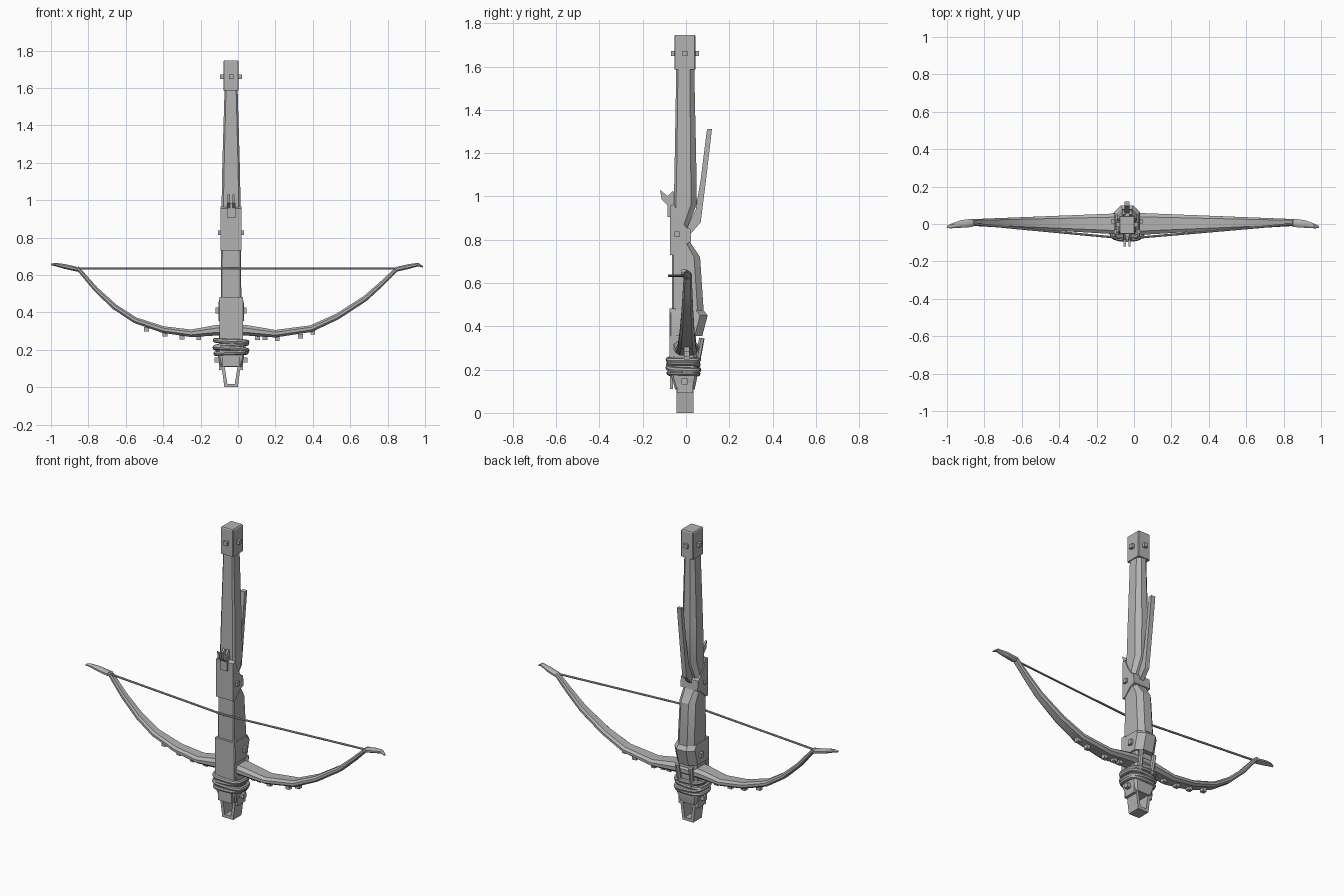
import bpy, bmesh, math
from mathutils import Vector

CX = -0.037                      # centre line of the stock
metal = bpy.data.materials.new("plain_grey")
metal.diffuse_color = (0.45, 0.45, 0.45, 1)


def finish(name, bm):
    bmesh.ops.recalc_face_normals(bm, faces=bm.faces)
    me = bpy.data.meshes.new(name)
    bm.to_mesh(me)
    bm.free()
    me.materials.append(metal)
    ob = bpy.data.objects.new(name, me)
    bpy.context.collection.objects.link(ob)
    return ob


def loft(name, rings, closed=False):
    """Skin a list of equal-length rings."""
    bm = bmesh.new()
    vs = [[bm.verts.new(p) for p in r] for r in rings]
    n = len(vs[0])
    pairs = list(zip(vs, vs[1:])) + ([(vs[-1], vs[0])] if closed else [])
    for a, b in pairs:
        for i in range(n):
            j = (i + 1) % n
            bm.faces.new((a[i], a[j], b[j], b[i]))
    if not closed:
        bm.faces.new(vs[0])
        bm.faces.new(vs[-1])
    return finish(name, bm)


def section(z, h, yf, yb, cf=0.006, cb=0.02):
    """Chamfered rectangle at height z: half width, front, back, chamfers."""
    return [(CX + x, y, z) for x, y in (
        (-h + cf, yf), (h - cf, yf), (h, yf + cf), (h, yb - cb),
        (h - cb, yb), (-h + cb, yb), (-h, yb - cb), (-h, yf + cf))]


def prism(name, pts, h, cx=CX):
    """Side profile (y, z) extruded across x."""
    return loft(name, [[(cx + s * h, y, z) for y, z in pts] for s in (-1, 1)])


def box(name, c, size):
    x, y, z = (s / 2 for s in size)
    return loft(name, [[(c[0] + a * x, c[1] + b * y, c[2] + k * z)
                        for a, b in ((-1, -1), (1, -1), (1, 1), (-1, 1))] for k in (-1, 1)])


def tube(name, p, q, r, n=8):
    p, q = Vector(p), Vector(q)
    d = (q - p).normalized()
    u = d.orthogonal().normalized()
    v = d.cross(u)
    ang = [2 * math.pi * i / n for i in range(n)]
    return loft(name, [[c + r * (u * math.cos(a) + v * math.sin(a)) for a in ang] for c in (p, q)])


# Stock: slim rear, narrow waist, deeper fore part
loft("stock", [section(*s) for s in (
    (0.36, 0.055, -0.06, 0.07), (0.45, 0.055, -0.064, 0.083, 0.006, 0.028),
    (0.72, 0.053, -0.064, 0.065, 0.006, 0.028), (0.79, 0.05, -0.062, 0.018),
    (0.85, 0.05, -0.06, 0.004), (0.965, 0.051, -0.056, 0.05, 0.01, 0.026),
    (1.18, 0.047, -0.052, 0.047, 0.01, 0.026), (1.59, 0.035, -0.045, 0.038, 0.008, 0.02))])

# Butt cap with a stud on each side
loft("butt_cap", [section(z, h, -0.005 - h - 0.008, -0.005 + h + 0.008, 0.004, 0.004)
                  for z, h in ((1.585, 0.041), (1.74, 0.041), (1.746, 0.037))])
for sx, sy in ((1, 0), (-1, 0), (0, 1), (0, -1)):
    box("cap_stud", (CX + sx * 0.046, -0.005 + sy * 0.053, 1.66), (0.024, 0.024, 0.024))

# Trigger housing clasping the waist
prism("lock_housing", [(-0.075, 0.73), (-0.075, 0.955), (-0.055, 0.965), (-0.03, 0.905),
                       (0.0, 0.858), (0.02, 0.85), (0.024, 0.79), (-0.01, 0.775), (-0.055, 0.73)], 0.057)
for s in (1, -1):
    box("lock_stud", (CX + s * 0.06, -0.042, 0.825), (0.02, 0.024, 0.024))

# String catch: two prongs on a base
catch = [(-0.12, 1.03), (-0.112, 0.985), (-0.07, 0.945), (-0.045, 0.96),
         (-0.045, 1.0), (-0.06, 1.025), (-0.085, 1.002)]
for s in (1, -1):
    prism("catch_prong", catch, 0.006, CX + s * 0.013)
box("catch_base", (CX, -0.07, 0.945), (0.045, 0.03, 0.08))

# Long trigger lever behind the stock
prism("trigger_lever", [(0.097, 1.31), (0.12, 1.312), (0.093, 1.08), (0.068, 0.88),
                        (0.02, 0.825), (0.0, 0.85), (0.045, 0.94), (0.068, 1.08)], 0.014)

# Bracket around the fore end
loft("fore_bracket", [section(z, h, -0.075, b, 0.006, 0.035) for z, h, b in (
    (0.355, 0.068, 0.075), (0.45, 0.068, 0.1), (0.475, 0.062, 0.08))])
box("front_plate", (CX, -0.062, 0.335), (0.126, 0.03, 0.295))
for s in (1, -1):
    box("bracket_stud", (CX + s * 0.072, 0.015, 0.41), (0.022, 0.026, 0.03))
    tube("back_peg", (CX + s * 0.04, 0.05, 0.22), (CX + s * 0.045, 0.073, 0.345), 0.013, 6)

# Nose block under the bow
loft("nose_block", [section(*s, 0.008, 0.012) for s in (
    (0.108, 0.055, -0.05, 0.04), (0.165, 0.07, -0.066, 0.052), (0.37, 0.058, -0.06, 0.045))])
box("nose_plate", (CX, -0.066, 0.15), (0.09, 0.014, 0.08))
for s in (1, -1):
    box("nose_stud", (CX + s * 0.076, -0.007, 0.145), (0.024, 0.026, 0.026))
    box("nose_cheek", (CX + s * 0.056, -0.005, 0.115), (0.018, 0.075, 0.045))

# Foot stirrup: tapered open frame
frame = [((-0.052, 0.12), (-0.036, 0.12)), ((-0.036, 0.0), (-0.02, 0.018)),
         ((0.036, 0.0), (0.02, 0.018)), ((0.052, 0.12), (0.036, 0.12))]
loft("stirrup", [[(CX + o[0], -0.045, o[1]), (CX + o[0], 0.035, o[1]),
                  (CX + i[0], 0.035, i[1]), (CX + i[0], -0.045, i[1])] for o, i in frame])


# Rope binding: tilted rounded loops
def rope(z, tilt, phase, grow):
    rings = []
    for k in range(28):
        t = 2 * math.pi * k / 28
        c, s = math.cos(t), math.sin(t)
        px = math.copysign(abs(c) ** 0.6, c)
        py = math.copysign(abs(s) ** 0.6, s)
        ctr = Vector((CX + (0.082 + grow) * px, -0.012 + (0.066 + grow) * py,
                      z + tilt * math.cos(t + phase)))
        out = Vector((px, py, 0)).normalized()
        rings.append([ctr + 0.013 * (out * math.cos(a) + Vector((0, 0, math.sin(a))))
                      for a in (2 * math.pi * i / 8 for i in range(8))])
    loft("rope_loop", rings, True)


for args in ((0.183, 0.004, 0.5, 0), (0.204, 0.009, 2.5, 0.004),
             (0.224, 0.009, 0.2, 0.001), (0.246, 0.005, 3.3, 0.003)):
    rope(*args)

# Bow: one swept limb pair, (x, z, thickness)
path = [(-0.86, 0.64, 0.02), (-0.76, 0.523, 0.026), (-0.66, 0.43, 0.03), (-0.55, 0.358, 0.032),
        (-0.4, 0.308, 0.036), (-0.25, 0.288, 0.04), (-0.12, 0.304, 0.056), (0.045, 0.304, 0.056),
        (0.2, 0.286, 0.04), (0.39, 0.313, 0.036), (0.53, 0.377, 0.032), (0.68, 0.474, 0.03),
        (0.77, 0.555, 0.026), (0.855, 0.638, 0.02)]


def limb_ring(i):
    x, z, t = path[i]
    a, b = path[max(i - 1, 0)], path[min(i + 1, len(path) - 1)]
    nrm = Vector((a[1] - b[1], 0, b[0] - a[0])).normalized()
    f = abs(x) / 0.86
    w, yc, t = 0.06 - 0.042 * f, 0.008 * f, t / 2
    return [Vector((x, yc + v * w, z)) + nrm * u * t for u, v in (
        (1, -0.65), (1, 0.65), (0.4, 1), (-0.4, 1), (-1, 0.65), (-1, -0.65), (-0.4, -1), (0.4, -1))]


loft("bow_limbs", [limb_ring(i) for i in range(len(path))])

# Limb tips: flattened leaf-shaped nocks
for s, shift in ((-1, 0.0), (1, -0.012)):
    tip = [(0.846, 0.625, 0.014, 0.007, 0.006), (0.866, 0.632, 0.024, 0.014, 0.006),
           (0.925, 0.645, 0.022, 0.014, 0.0), (0.975, 0.656, 0.014, 0.01, -0.01),
           (1.0, 0.656 if s < 0 else 0.644, 0.007, 0.004, -0.016)]
    loft("limb_tip", [[(s * x + shift, yc + math.cos(a) * w, z + math.sin(a) * t)
                       for a in (math.pi / 8 + math.pi * k / 4 for k in range(8))]
                      for x, z, w, t, yc in tip])
    # Half of the drawn bowstring
    tube("bowstring", (s * 0.86, 0.0, 0.634), (CX, -0.078, 0.634), 0.006)

# Rivets under the limbs
for x, z in ((-0.49, 0.31), (-0.39, 0.282), (-0.3, 0.268), (-0.21, 0.265),
             (0.105, 0.264), (0.145, 0.264), (0.21, 0.258), (0.335, 0.272), (0.4, 0.293)):
    box("limb_rivet", (x, 0.003, z), (0.026, 0.026, 0.024))

# Smooth rounded parts, keep hard edges
for ob in bpy.context.scene.objects:
    ob.select_set(True)
    bpy.context.view_layer.objects.active = ob
bpy.ops.object.shade_smooth_by_angle(angle=math.radians(30))
